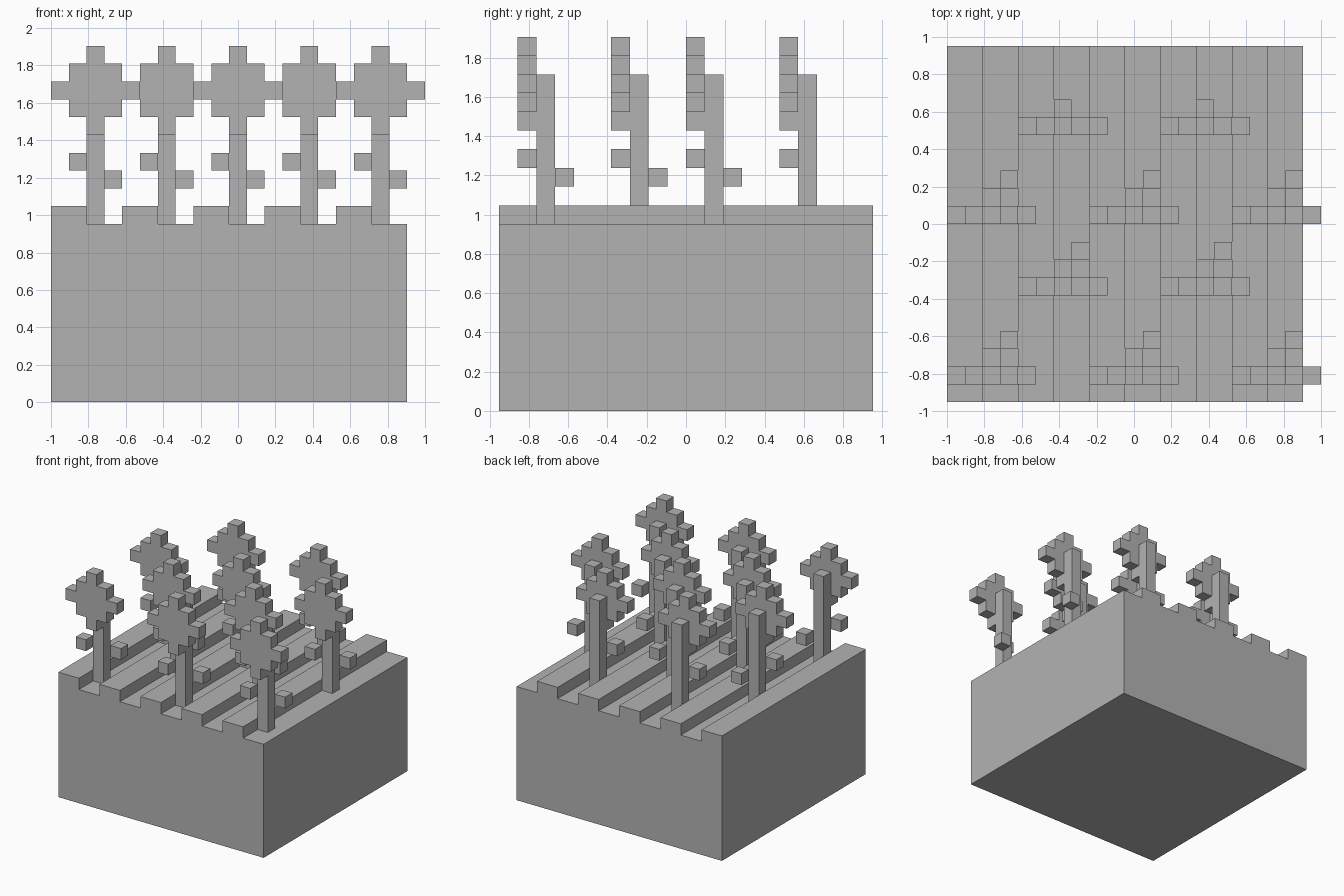
import bpy
import bmesh

cube = bpy.data.objects.get("Cube")
if cube:
    bpy.data.objects.remove(cube, do_unlink=True)

U = 2 / 21          # one block of the grid
SIZE = 20           # plot width in blocks
SOIL_Z = 10         # furrow floor height in blocks

grey = bpy.data.materials.new("plain_grey")
grey.use_nodes = True
colour = (0.45, 0.45, 0.45, 1)
grey.diffuse_color = colour
grey.node_tree.nodes["Principled BSDF"].inputs["Base Color"].default_value = colour


def prism(name, outline, y, depth):
    """Extrude an x/z outline, given in blocks, along y."""
    bm = bmesh.new()
    front = bm.faces.new([bm.verts.new(((x - 10.5) * U, (y - 10) * U, z * U))
                          for x, z in outline])
    extruded = bmesh.ops.extrude_face_region(bm, geom=[front])["geom"]
    verts = [v for v in extruded if isinstance(v, bmesh.types.BMVert)]
    bmesh.ops.translate(bm, verts=verts, vec=(0, depth * U, 0))
    bmesh.ops.recalc_face_normals(bm, faces=bm.faces)
    mesh = bpy.data.meshes.new(name)
    bm.to_mesh(mesh)
    bm.free()
    mesh.materials.append(grey)
    obj = bpy.data.objects.new(name, mesh)
    bpy.context.collection.objects.link(obj)
    return obj


def block(name, x, y, z, height=1):
    prism(name, [(x, z), (x + 1, z), (x + 1, z + height), (x, z + height)], y, 1)


def flower(x, y, back_leaf):
    """Stem with a stepped flower head in front and corner leaves."""
    block("stem", x, y + 1, SOIL_Z, 8)
    quarter = [(0.5, -2.5), (0.5, -1.5), (1.5, -1.5), (1.5, -0.5), (2.5, -0.5)]
    right = quarter + [(px, -pz) for px, pz in reversed(quarter)]
    ring = right + [(-px, pz) for px, pz in reversed(right)]
    prism("flower_head", [(x + 0.5 + px, 17.5 + pz) for px, pz in ring], y, 1)
    block("front_leaf", x - 1, y, 13)
    if back_leaf:
        block("back_leaf", x + 1, y + 2, 12)


# Soil plot with ridges and furrows
profile = [(SIZE, 0), (0, 0)]
for x in range(0, SIZE, 4):
    profile += [(x, SOIL_Z + 1), (x + 2, SOIL_Z + 1), (x + 2, SOIL_Z), (x + 4, SOIL_Z)]
prism("soil_plot", profile, 0, SIZE)

# Staggered rows of flowers in the furrows
for row, y in enumerate((1, 6, 10, 15)):
    for x in ((2, 10, 18), (6, 14))[row % 2]:
        flower(x, y, back_leaf=row < 3)
